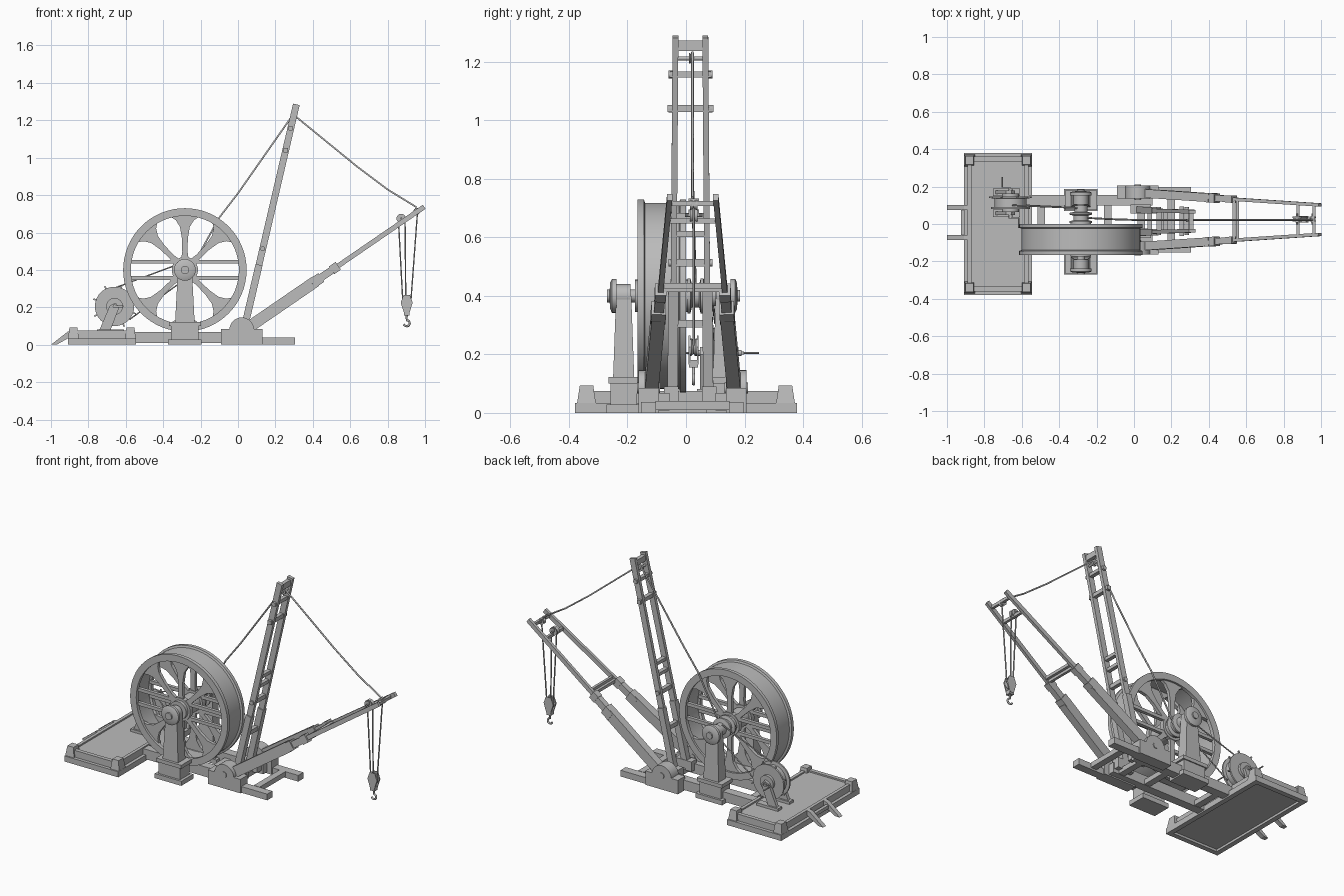
import bpy, bmesh, math
from mathutils import Vector, Matrix

if "Cube" in bpy.data.objects:
    bpy.data.objects.remove(bpy.data.objects["Cube"])

grey = bpy.data.materials.new("plain_grey")
grey.use_nodes = True
grey.diffuse_color = (0.5, 0.5, 0.5, 1)
grey.node_tree.nodes["Principled BSDF"].inputs["Base Color"].default_value = (0.5, 0.5, 0.5, 1)
MID = 0.022   # centre line of boom and frame
MAST = 0.015  # centre line of mast


def finish(name, bm, smooth=False):
    bmesh.ops.recalc_face_normals(bm, faces=bm.faces)
    me = bpy.data.meshes.new(name)
    bm.to_mesh(me)
    bm.free()
    me.materials.append(grey)
    ob = bpy.data.objects.new(name, me)
    bpy.context.collection.objects.link(ob)
    if smooth:
        bpy.ops.object.select_all(action="DESELECT")
        ob.select_set(True)
        bpy.context.view_layer.objects.active = ob
        bpy.ops.object.shade_smooth_by_angle(angle=math.radians(35))
    return ob


def box(name, x, y, z, taper=1.0):
    """Box from three ranges; the top shrinks by taper."""
    bm = bmesh.new()
    bmesh.ops.create_cube(bm, size=1)
    for v in bm.verts:
        k = taper if v.co.z > 0 else 1
        v.co = [(r[0] + r[1]) / 2 + c * (r[1] - r[0]) * s
                for r, c, s in zip((x, y, z), v.co, (k, k, 1))]
    return finish(name, bm)


def prism(name, pts, y0, y1, spin=0, at=(0, 0)):
    """Side profile in x and z, extruded along y, optionally turned and moved."""
    bm = bmesh.new()
    f = bm.faces.new([bm.verts.new((px, y0, pz)) for px, pz in pts])
    new = bmesh.ops.extrude_face_region(bm, geom=[f])["geom"]
    bmesh.ops.translate(bm, vec=(0, y1 - y0, 0), verts=[g for g in new if isinstance(g, bmesh.types.BMVert)])
    bm.transform(Matrix.Translation((at[0], 0, at[1])) @ Matrix.Rotation(-spin, 4, "Y"))
    return finish(name, bm)


def beam(name, a, b, w, h):
    """Square bar from a to b (not along y), w wide across y and h deep."""
    a, b = Vector(a), Vector(b)
    d = (b - a).normalized()
    side = Vector((0, 1, 0))
    side = (side - d * side.dot(d)).normalized()
    up = d.cross(side)
    bm = bmesh.new()
    bmesh.ops.create_cube(bm, size=1)
    for v in bm.verts:
        c = v.co.copy()
        v.co = (a + b) / 2 + d * c.x * (b - a).length + side * c.y * w + up * c.z * h
    return finish(name, bm)


def turned(name, profile, x, z, segs=32, closed=False):
    """Turn (radius, y) points around an axis along y."""
    bm = bmesh.new()
    rings = [[bm.verts.new((x + r * math.cos(t), y, z + r * math.sin(t)))
              for t in (2 * math.pi * i / segs for i in range(segs))] for r, y in profile]
    pairs = list(zip(rings, rings[1:] + rings[:1])) if closed else list(zip(rings, rings[1:]))
    for p, q in pairs:
        for i in range(segs):
            j = (i + 1) % segs
            bm.faces.new((p[i], p[j], q[j], q[i]))
    if not closed:
        bm.faces.new(rings[0])
        bm.faces.new(rings[-1])
    return finish(name, bm, True)


def disc(name, x, z, r, y0, y1, segs=32):
    return turned(name, [(r, y0), (r, y1)], x, z, segs)


def sheave(name, x, y, z, r, w):
    """Grooved pulley wheel."""
    return turned(name, [(r, y - w), (r, y - w * .7), (r * .75, y), (r, y + w * .7), (r, y + w)], x, z, 20)


def rope(name, pts, r=0.004):
    cu = bpy.data.curves.new(name, "CURVE")
    cu.dimensions = "3D"
    cu.bevel_depth = r
    cu.bevel_resolution = 1
    cu.use_fill_caps = True
    sp = cu.splines.new("POLY")
    sp.points.add(len(pts) - 1)
    for p, c in zip(sp.points, pts):
        p.co = (*c, 1)
    cu.materials.append(grey)
    ob = bpy.data.objects.new(name, cu)
    bpy.context.collection.objects.link(ob)


# Platform with rim, raised deck, corner blocks and ramp arms
for s in (-1, 1):
    box("platform_end_sill", (-.91, -.545), sorted((s * .38, s * .35)), (0, .034))
    box("platform_end_rail", (-.888, -.567), sorted((s * .36, s * .335)), (.034, .075), .98)
    for x in (-.88, -.575):
        box("platform_corner", (x - .029, x + .029), (s * .34 - .032, s * .34 + .032), (.034, .093), .72)
for x in (-.895, -.56):
    box("platform_side_sill", (x - .015, x + .015), (-.37, .37), (0, .034))
for x in (-.88, -.575):
    box("platform_side_rail", (x - .01, x + .01), (-.34, .34), (.03, .075))
box("platform_deck", (-.89, -.565), (-.355, .355), (.014, .066))
for y in (-.072, .088):
    prism("ramp_arm", [(-1, 0), (-.97, 0), (-.89, .045), (-.89, .075), (-.91, .07)], y - .014, y + .014)
box("ramp_crossbar", (-.925, -.905), (-.06, .08), (.035, .055))

# Ground frame
for s in (-1, 1):
    y = MID + s * .105
    box("frame_beam", (-.57, .1), (y - .027, y + .027), (.008, .068))
    y = MID + s * .15
    box("foot_beam", (.1, .305), (y - .025, y + .025), (0, .038))
    box("boom_block", (-.09, .13), (y - .035, y + .035), (0, .085))
    disc("boom_pivot_hump", .02, .08, .066, y - .035, y + .035)
    disc("boom_pivot_pin", .02, .085, .018, y - .04, y + .04, 16)
for x in (-.495, -.14, .04, .2):
    box("frame_crossbar", (x - .02, x + .02), (-.104, .148), (.01, .04))

# Large wheel: rim, two sets of flared spokes, hub
WX, WZ = -.284, .40
turned("wheel_rim", [(.33, -.166), (.33, -.144), (.318, -.14), (.318, -.024), (.33, -.02), (.33, 0),
                     (.289, 0), (.289, -.022), (.3, -.03), (.3, -.136), (.289, -.144), (.289, -.166)],
       WX, WZ, 64, True)
half = [(.03, .024), (.1, .014), (.17, .016), (.23, .026), (.265, .048), (.294, .09)]
flared = half + [(x, -z) for x, z in reversed(half)]
for y in (-.152, -.032):
    for k in (1, 2, 3, 5, 6, 7):
        prism("wheel_spoke", flared, y, y + .02, k * math.pi / 4, (WX, WZ))
    for z in (-.043, .043):
        box("wheel_twin_spoke", (WX - .293, WX + .293), (y, y + .02), (WZ + z - .01, WZ + z + .01))
    disc("wheel_hub_plate", WX, WZ, .07, y - .004, y + .024)
disc("wheel_hub", WX, WZ, .055, -.175, .005)
disc("wheel_axle", WX, WZ, .022, -.27, .175, 20)
turned("rope_spool", [(.06, .005), (.06, .015), (.04, .02), (.04, .045), (.06, .05), (.06, .06),
                      (.035, .065), (.035, .1)], WX, WZ)

# Wheel pillars on stepped footings
for y in (-.213, .128):
    for hx, hy, z0, z1 in ((.09, .058, 0, .028), (.073, .045, .028, .1), (.085, .052, .1, .122)):
        box("pillar_footing", (WX - hx, WX + hx), (y - hy, y + hy), (z0, z1))
    box("pillar", (WX - .052, WX + .052), (y - .036, y + .036), (.122, .4), .72)
    disc("pillar_head", WX, WZ, .04, y - .024, y + .024)
    s = -1 if y < 0 else 1
    disc("axle_collar", WX, WZ, .03, y, y + s * .03, 20)
    turned("axle_end_cap", [(.058, y + s * .024), (.058, y + s * .04), (.045, y + s * .046),
                            (.02, y + s * .048), (.02, y + s * .056)], WX, WZ)

# Leaning mast: side posts, rungs, bolts and top pulley
def mast(t):
    return .027 + .285 * t, .06 + 1.225 * t

for s in (-1, 1):
    (x0, z0), (xm, zm), (x1, z1) = mast(0), mast(.3), mast(1)
    beam("mast_post", (x0, MAST + s * .06, z0), (x1, MAST + s * .051, z1), .02, .036)
    beam("mast_post_foot", (x0, MAST + s * .061, z0), (xm, MAST + s * .058, zm), .035, .038)
    box("mast_shoe", (-.02, .09), (MAST + s * .065 - .025, MAST + s * .065 + .025), (.03, .09))
    for t in (.37, .8, .895):
        x, z = mast(t)
        disc("mast_bolt", x, z, .013, MAST + s * .06 - .015, MAST + s * .06 + .015, 12)
for t, w, h in ((.2, .06, .025), (.37, .06, .025), (.45, .055, .02), (.5, .055, .02),
                (.8, .079, .024), (.895, .07, .02), (.975, .05, .035)):
    x, z = mast(t)
    box("mast_rung", (x - .012, x + .012), (MAST - w, MAST + w), (z - h / 2, z + h / 2))
px, pz = mast(.94)
disc("mast_pulley_axle", px, pz, .007, MAST - .055, MAST + .055, 12)
sheave("mast_pulley", px, MAST + .004, pz, .018, .008)

# Boom: two converging arms, collars and cross ties
def boom(t, s=0):
    return Vector((.03 + .962 * t, MID + .001 + s * (.143 - .064 * t), .075 + .66 * t))

for s in (-1, 1):
    beam("boom_lower_arm", boom(0, s), boom(.4, s), .046, .062)
    beam("boom_collar", boom(.38, s), boom(.43, s), .05, .056)
    beam("boom_splice", boom(.42, s), boom(.5, s), .034, .04)
    beam("boom_collar", boom(.49, s), boom(.525, s), .038, .05)
    beam("boom_upper_arm", boom(.45, s), boom(1.003, s), .018, .026)
for t in (.525, .545, .88, .97):
    p, q = boom(t, -1), boom(t, 1)
    box("boom_tie", (p.x - .008, p.x + .008), (p.y, q.y), (p.z - .009, p.z + .009))

# Boom pulleys, hook ropes, block and hook
HY = .026
for x, z, r in ((.872, .675, .025), (.955, .712, .018)):
    sheave("boom_pulley", x, HY, z, r, .013)
    disc("boom_pulley_axle", x, z, .006, HY - .03, HY + .03, 10)
    box("pulley_bracket", (x - .008, x + .008), (HY - .018, HY + .018), (z, z + .02))
for top, low, z in ((.857, .881, .68), (.893, .897, .68), (.96, .924, .715)):
    rope("hook_rope", [(top, HY, z), (low, HY, .23)])
sheave("hook_block_pulley", .902, HY, .225, .03, .011)
for s in (-1, 1):
    prism("hook_block_cheek", [(.885, .265), (.919, .265), (.934, .225), (.915, .165), (.889, .165), (.87, .225)],
          HY + s * .014 - .003, HY + s * .014 + .003)
box("hook_block_base", (.887, .917), (HY - .015, HY + .015), (.155, .18))
arc = [(.902 + .016 * math.cos(a), HY, .115 + .016 * math.sin(a))
       for a in (math.radians(90 - 25 * i) for i in range(11))]
rope("hook", [(.902, HY, .16)] + arc, .006)

# Hauling ropes over the mast
rope("back_rope", [(px, MID, pz + .02), (0, MID, .81), (-.1, .025, .68), (WX + .04, .032, WZ + .02)], .005)
rope("boom_stay", [(px, MID, pz + .02), (.64, MID, .95), (.8, MID, .83), (.955, MID, .735)], .005)

# Hand winch: flanged drum, pegs, cranks and braced stand
DX, DY, DZ = -.66, .114, .205
turned("winch_drum", [(.105, DY - .034), (.105, DY - .024), (.085, DY - .022), (.085, DY + .022),
                      (.105, DY + .024), (.105, DY + .034)], DX, DZ, 40)
disc("winch_hub", DX, DZ, .045, DY - .05, DY + .05, 24)
disc("winch_axle", DX, DZ, .01, DY - .085, DY + .075, 12)
for k in range(8):
    a = k * math.pi / 4 + .45
    d = Vector((math.cos(a), 0, math.sin(a)))
    c = Vector((DX, DY + .029, DZ))
    beam("winch_peg", c + d * .09, c + d * .12, .008, .008)
for s in (-1, 1):
    y = DY + s * .056
    prism("winch_leg", [(-.745, .07), (-.685, .07), (-.635, .2), (-.655, .225), (-.685, .21)], y - .01, y + .01)
    box("winch_foot", (-.755, -.61), (y - .02, y + .02), (.06, .082))
    e = DY + s * .08
    beam("crank_arm", (DX, e, DZ), (DX - s * .045, e, DZ), .007, .01)
    disc("crank_handle", DX - s * .045, DZ, .004, e, e + s * .056, 10)
rope("winch_rope_upper", [(DX + .01, .1, DZ + .102), (WX - .02, .085, WZ + .036)])
rope("winch_rope_lower", [(DX + .08, .1, DZ - .07), (WX + .02, .085, WZ - .036)])
